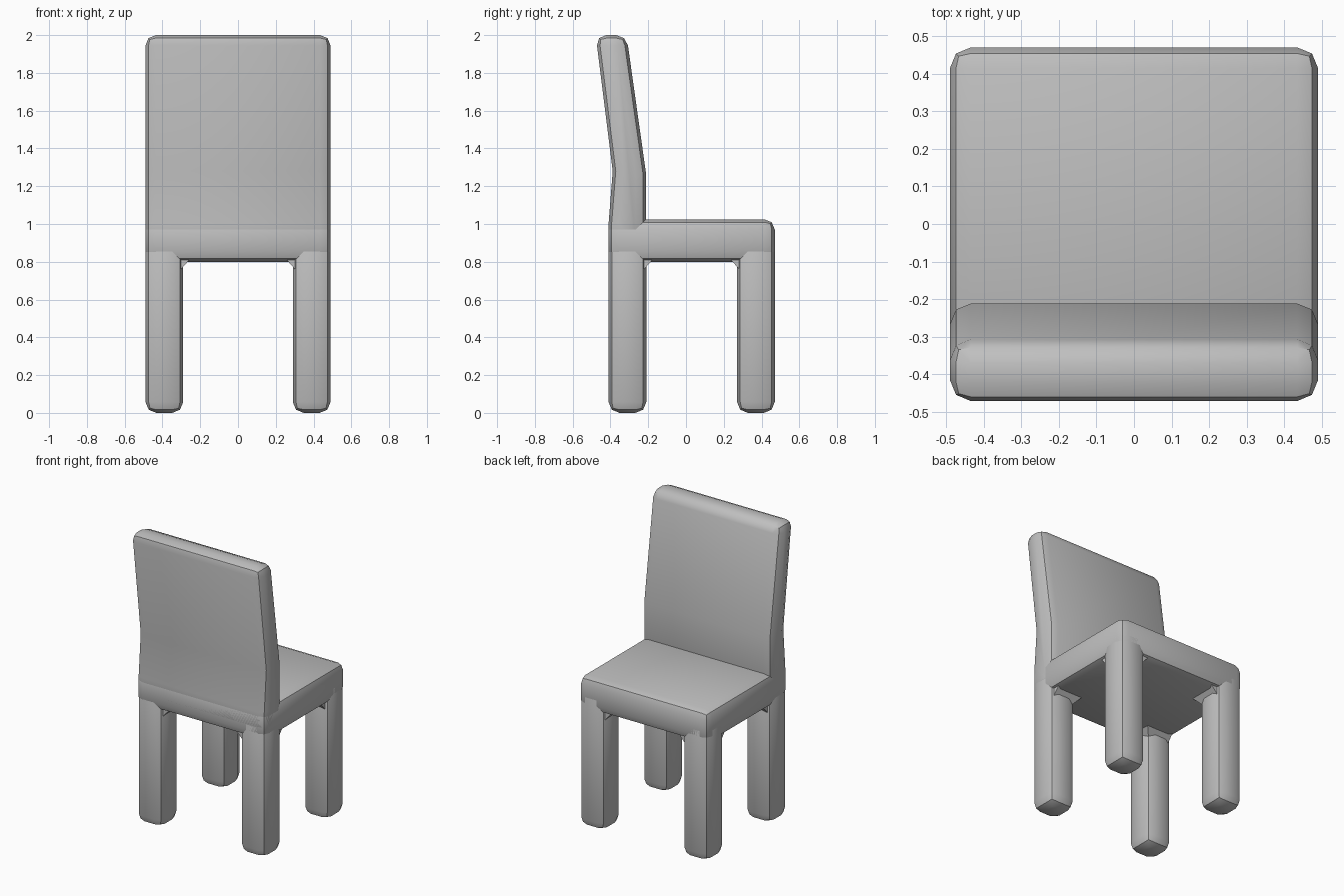
import bpy
import bmesh
from mathutils import Vector

cube = bpy.data.objects.get("Cube")
if cube:
    bpy.data.objects.remove(cube, do_unlink=True)

# Single plain grey finish
grey = bpy.data.materials.new("plain_grey")
grey.use_nodes = True
colour = (0.52, 0.52, 0.52, 1)
grey.diffuse_color = colour
grey.node_tree.nodes["Principled BSDF"].inputs["Base Color"].default_value = colour

HALF_W = 0.49            # half width of the chair
BACK, FRONT = -0.41, 0.47
LEG = 0.2                # leg thickness
RAIL_Z = 0.80            # underside of the seat
SEAT_Z = 1.025


def finish(name, bm, bevel=0.0, segments=2):
    """Turn a bmesh into a softened, smooth-shaded object."""
    bmesh.ops.recalc_face_normals(bm, faces=bm.faces)
    if bevel:
        sharp = [e for e in bm.edges if e.calc_face_angle(0) > 0.6]
        bmesh.ops.bevel(bm, geom=sharp, offset=bevel, segments=segments,
                        profile=0.5, affect='EDGES', clamp_overlap=True)
    mesh = bpy.data.meshes.new(name)
    bm.to_mesh(mesh)
    bm.free()
    mesh.materials.append(grey)
    obj = bpy.data.objects.new(name, mesh)
    bpy.context.collection.objects.link(obj)
    bpy.ops.object.select_all(action='DESELECT')
    bpy.context.view_layer.objects.active = obj
    obj.select_set(True)
    bpy.ops.object.shade_smooth_by_angle(angle=0.7)
    return obj


def box(low, high):
    """Axis-aligned box between two corners."""
    bm = bmesh.new()
    bmesh.ops.create_cube(bm, size=1)
    low, high = Vector(low), Vector(high)
    for v in bm.verts:
        v.co = Vector(low[i] + (v.co[i] + 0.5) * (high[i] - low[i]) for i in range(3))
    return bm


# Seat block
finish("seat", box((-HALF_W, BACK, RAIL_Z), (HALF_W, FRONT, SEAT_Z)), 0.055)

# Backrest: side profile (y, z) swept across the width
profile = [(BACK, 0.84), (BACK, 1.0), (-0.388, 1.28), (-0.478, 2.0),
           (-0.315, 2.0), (-0.212, 1.27), (-0.212, 0.84)]
bm = bmesh.new()
side = bm.faces.new([bm.verts.new((-HALF_W, y, z)) for y, z in profile])
swept = bmesh.ops.extrude_face_region(bm, geom=[side])["geom"]
bmesh.ops.translate(bm, vec=(2 * HALF_W, 0, 0),
                    verts=[g for g in swept if isinstance(g, bmesh.types.BMVert)])
finish("backrest", bm, 0.055)

# Four legs, each with a small flared joint under the seat
for x_name, sx in (("left", 1), ("right", -1)):
    for y_name, outer, sy in (("front", FRONT, 1), ("back", BACK, -1)):
        inner_x = sx * (HALF_W - LEG)
        inner_y = outer - sy * LEG
        xs = sorted((sx * HALF_W, inner_x))
        ys = sorted((outer, inner_y))
        finish(f"{x_name}_{y_name}_leg",
               box((xs[0], ys[0], 0), (xs[1], ys[1], 0.95)), 0.058)

        bm = box((xs[0] + 0.03, ys[0] + 0.03, RAIL_Z - 0.06),
                 (xs[1] - 0.03, ys[1] - 0.03, RAIL_Z + 0.03))
        for v in bm.verts:
            if v.co.z > RAIL_Z:
                if abs(v.co.x) < HALF_W - LEG / 2:
                    v.co.x -= sx * 0.08
                if sy * (v.co.y - inner_y) < LEG / 2:
                    v.co.y -= sy * 0.08
        finish(f"{x_name}_{y_name}_joint", bm)
